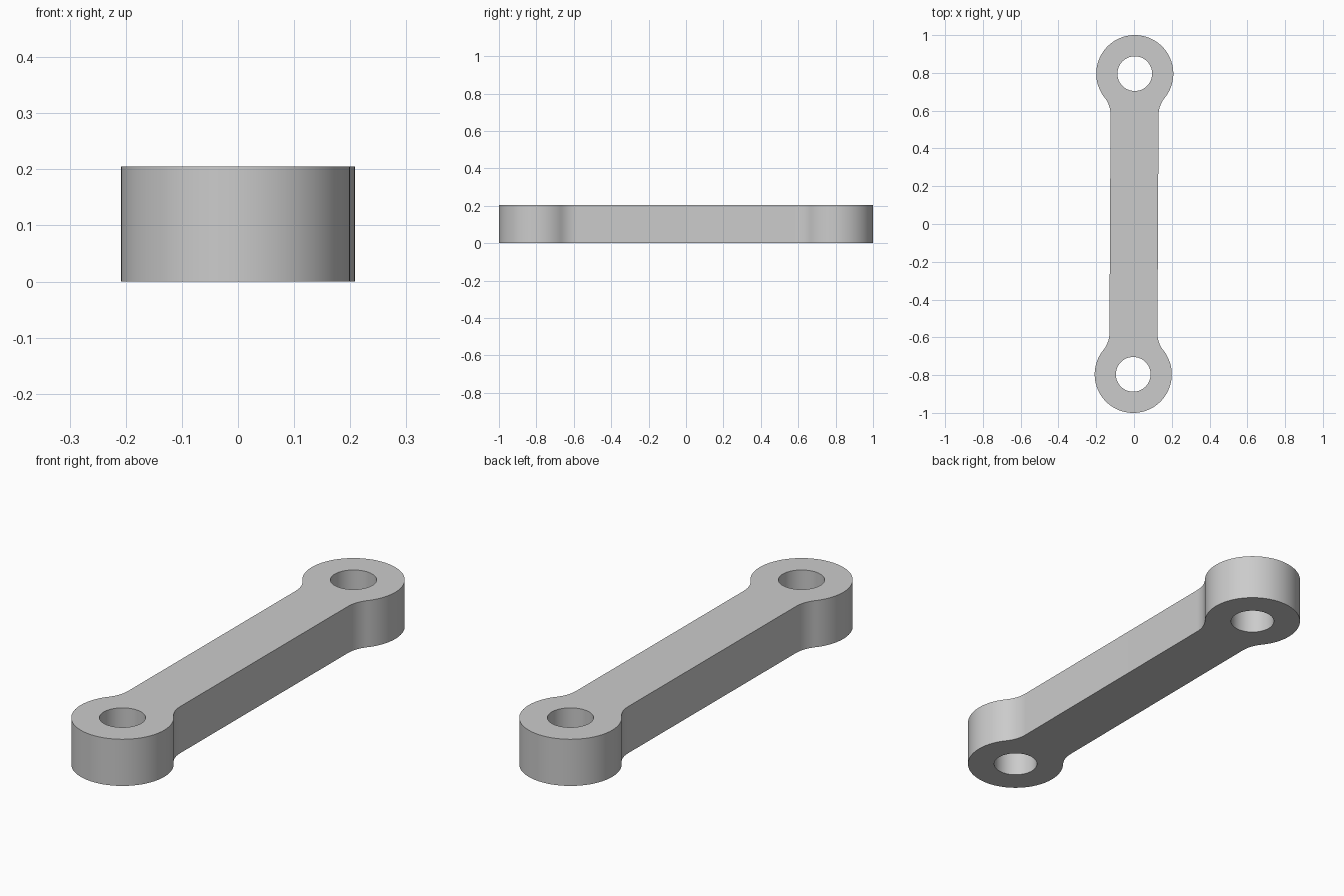
import bpy, bmesh
from math import sin, cos, pi, atan2, sqrt, radians
from mathutils import Matrix

cube = bpy.data.objects.get("Cube")
if cube:
    bpy.data.objects.remove(cube)

EYE_Y = 0.796       # distance of each eye centre from the middle
EYE_R = 0.204       # outer radius of the eyes
HOLE_R = 0.092
HALF_W = 0.127      # half width of the bar
FILLET_R = 0.145
HEIGHT = 0.205
TILT = radians(-0.3)


def arc(cx, cy, r, start, end, n):
    steps = [start + (end - start) * i / n for i in range(n + 1)]
    return [(cx + r * cos(a), cy + r * sin(a)) for a in steps]


# Quarter outline: neck fillet from the bar, then round the eye to its tip
fillet_x = HALF_W + FILLET_R
drop = sqrt((EYE_R + FILLET_R) ** 2 - fillet_x ** 2)
touch = atan2(-drop, fillet_x)
quarter = arc(fillet_x, EYE_Y - drop, FILLET_R, pi, pi + touch, 12)
quarter += arc(0, EYE_Y, EYE_R, touch, pi / 2, 40)[1:]

# Mirror the quarter into the whole outline
half = quarter + [(-x, y) for x, y in reversed(quarter[:-1])]
outline = half + [(-x, -y) for x, y in half]
holes = [arc(0, s * EYE_Y, HOLE_R, 0, 2 * pi, 48)[:-1] for s in (1, -1)]

# Fill the flat profile around the holes and extrude it
bm = bmesh.new()
edges = []
for loop in [outline] + holes:
    verts = [bm.verts.new((x, y, 0)) for x, y in loop]
    edges += [bm.edges.new((v, verts[i - 1])) for i, v in enumerate(verts)]
bmesh.ops.triangle_fill(bm, edges=edges, use_beauty=True)
top = bmesh.ops.extrude_face_region(bm, geom=bm.faces[:], use_keep_orig=True)
moved = [g for g in top["geom"] if isinstance(g, bmesh.types.BMVert)]
bmesh.ops.translate(bm, verts=moved, vec=(0, 0, HEIGHT))
bmesh.ops.rotate(bm, verts=bm.verts[:], matrix=Matrix.Rotation(TILT, 3, 'Z'))
bmesh.ops.recalc_face_normals(bm, faces=bm.faces[:])
mesh = bpy.data.meshes.new("link_arm")
bm.to_mesh(mesh)
bm.free()

link = bpy.data.objects.new("link_arm", mesh)
bpy.context.collection.objects.link(link)

# Plain grey
grey = bpy.data.materials.new("light_grey")
grey.use_nodes = True
colour = (0.6, 0.6, 0.6, 1)
grey.diffuse_color = colour
grey.node_tree.nodes["Principled BSDF"].inputs["Base Color"].default_value = colour
mesh.materials.append(grey)

# Smooth round walls, crisp rims
bpy.ops.object.select_all(action='DESELECT')
link.select_set(True)
bpy.context.view_layer.objects.active = link
bpy.ops.object.shade_smooth_by_angle(angle=radians(30))
